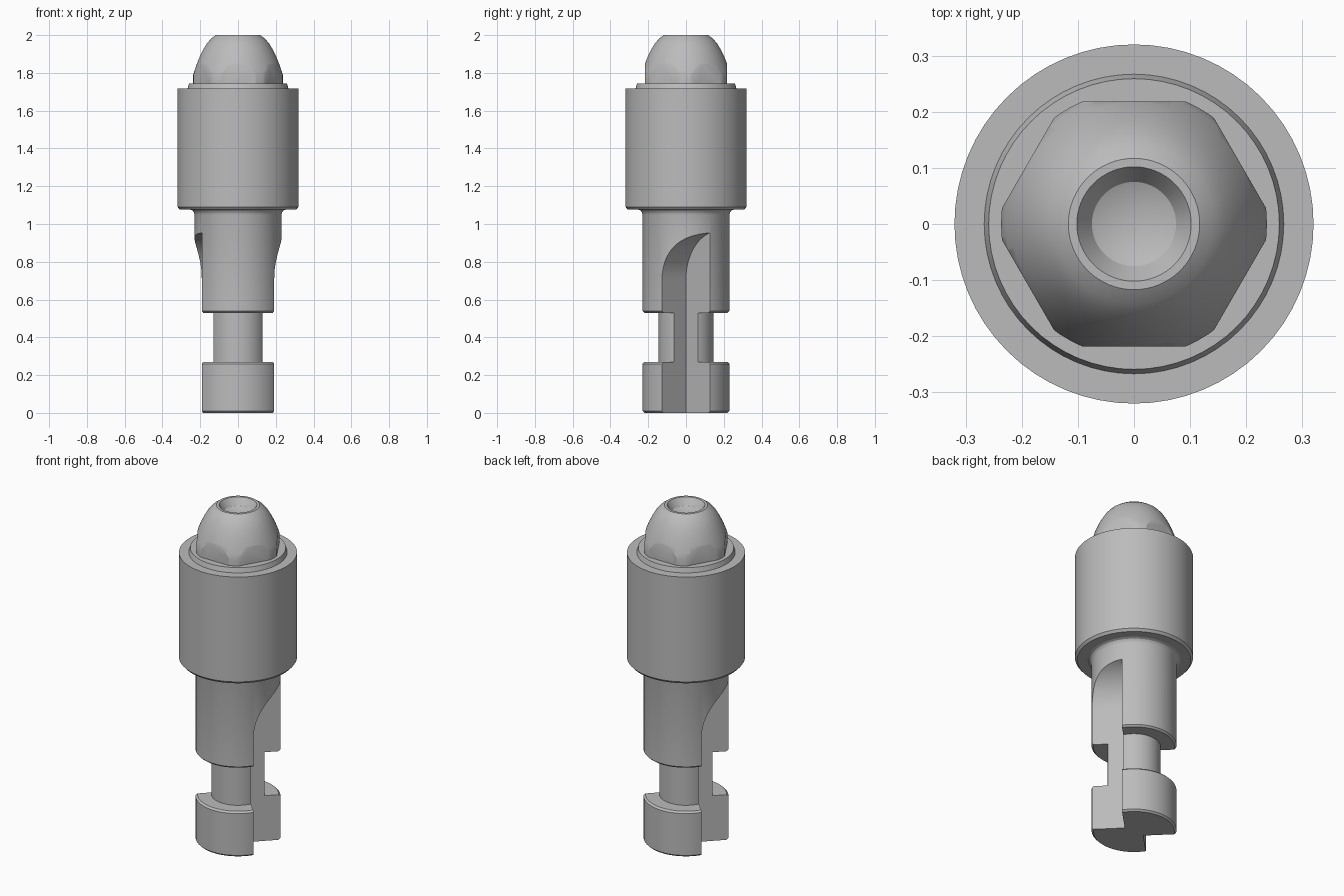
import bpy, bmesh, math
from mathutils import Vector, Matrix

cube = bpy.data.objects.get("Cube")
if cube:
    bpy.data.objects.remove(cube, do_unlink=True)

steel = bpy.data.materials.new("steel grey")
steel.use_nodes = True
GREY = (0.5, 0.5, 0.5, 1)
steel.diffuse_color = GREY
steel.node_tree.nodes["Principled BSDF"].inputs["Base Color"].default_value = GREY


def make_object(name, bm):
    bmesh.ops.recalc_face_normals(bm, faces=bm.faces)
    mesh = bpy.data.meshes.new(name)
    bm.to_mesh(mesh)
    bm.free()
    mesh.materials.append(steel)
    obj = bpy.data.objects.new(name, mesh)
    bpy.context.collection.objects.link(obj)
    return obj


def lathe(name, profile, sides=64):
    """Revolve (radius, height) points about z."""
    bm = bmesh.new()
    verts = [bm.verts.new((r, 0, z)) for r, z in profile]
    edges = [bm.edges.new(pair) for pair in zip(verts, verts[1:])]
    bmesh.ops.spin(bm, geom=verts + edges, cent=(0, 0, 0), axis=(0, 0, 1),
                   angle=math.tau, steps=sides, use_merge=True)
    bmesh.ops.remove_doubles(bm, verts=bm.verts, dist=1e-5)
    return make_object(name, bm)


def prism(name, points, direction):
    """Extrude a flat outline along a direction."""
    bm = bmesh.new()
    face = bm.faces.new([bm.verts.new(p) for p in points])
    result = bmesh.ops.extrude_face_region(bm, geom=[face], use_keep_orig=True)
    moved = [v for v in result["geom"] if isinstance(v, bmesh.types.BMVert)]
    bmesh.ops.translate(bm, verts=moved, vec=direction)
    return make_object(name, bm)


def cut(obj, cutter, operation):
    """Apply a boolean and discard its cutter."""
    cutter.hide_render = True
    mod = obj.modifiers.new("cut", 'BOOLEAN')
    mod.operation, mod.solver, mod.object = operation, 'EXACT', cutter
    graph = bpy.context.evaluated_depsgraph_get()
    mesh = bpy.data.meshes.new_from_object(obj.evaluated_get(graph))
    obj.modifiers.clear()
    obj.data = mesh
    bpy.data.objects.remove(cutter, do_unlink=True)


# Stepped shaft with foot, narrow neck and flared shoulder
shaft = lathe("stepped_shaft", [
    (0, 0), (0.22, 0), (0.23, 0.01), (0.23, 0.26), (0.22, 0.27),
    (0.145, 0.27), (0.145, 0.53), (0.22, 0.53), (0.23, 0.54),
    (0.23, 1.05), (0.233, 1.062), (0.24, 1.071), (0.252, 1.076),
    (0.252, 1.1), (0, 1.1)])

# Two opposite right-angled grooves that run out in an arc
apex = Vector((0.065, 0, 0))
across = Vector((1, 1, 0)).normalized()
outward = Vector((1, -1, 0)).normalized()
R, START = 0.255, 0.71
outline = [(0.5, -0.1), (0, -0.1)]
for i in range(17):
    t = math.pi / 2 * i / 16
    outline.append((R * (1 - math.cos(t)), START + R * math.sin(t)))
outline.append((0.5, START + R))
for turn in (0, math.pi):
    spin = Matrix.Rotation(turn, 3, 'Z')
    points = [spin @ (apex + across * u + Vector((0, 0, z))) for u, z in outline]
    cut(shaft, prism("groove_cutter", points, spin @ (outward * 0.5)), 'DIFFERENCE')

# Large collar with a tapered step on top
collar = lathe("collar", [
    (0, 1.076), (0.308, 1.076), (0.32, 1.09), (0.32, 1.717),
    (0.267, 1.717), (0.259, 1.745), (0, 1.745)])

# Domed hexagonal head with a centre-drilled top
head = lathe("hex_head", [
    (0, 1.74), (0.237, 1.74), (0.237, 1.79), (0.229, 1.816), (0.217, 1.85),
    (0.202, 1.888), (0.184, 1.924), (0.164, 1.957), (0.141, 1.983),
    (0.117, 2), (0.102, 2), (0.075, 1.96), (0, 1.93)])
corner = 0.218 / math.cos(math.pi / 6)
hexagon = [(corner * math.cos(math.pi / 3 * i), corner * math.sin(math.pi / 3 * i), 1.5)
           for i in range(6)]
cut(head, prism("hex_cutter", hexagon, Vector((0, 0, 1))), 'INTERSECT')

# Smooth shading with crisp machined edges
for obj in bpy.context.view_layer.objects:
    obj.select_set(obj in (shaft, collar, head))
bpy.context.view_layer.objects.active = shaft
bpy.ops.object.shade_smooth_by_angle(angle=math.radians(25))
